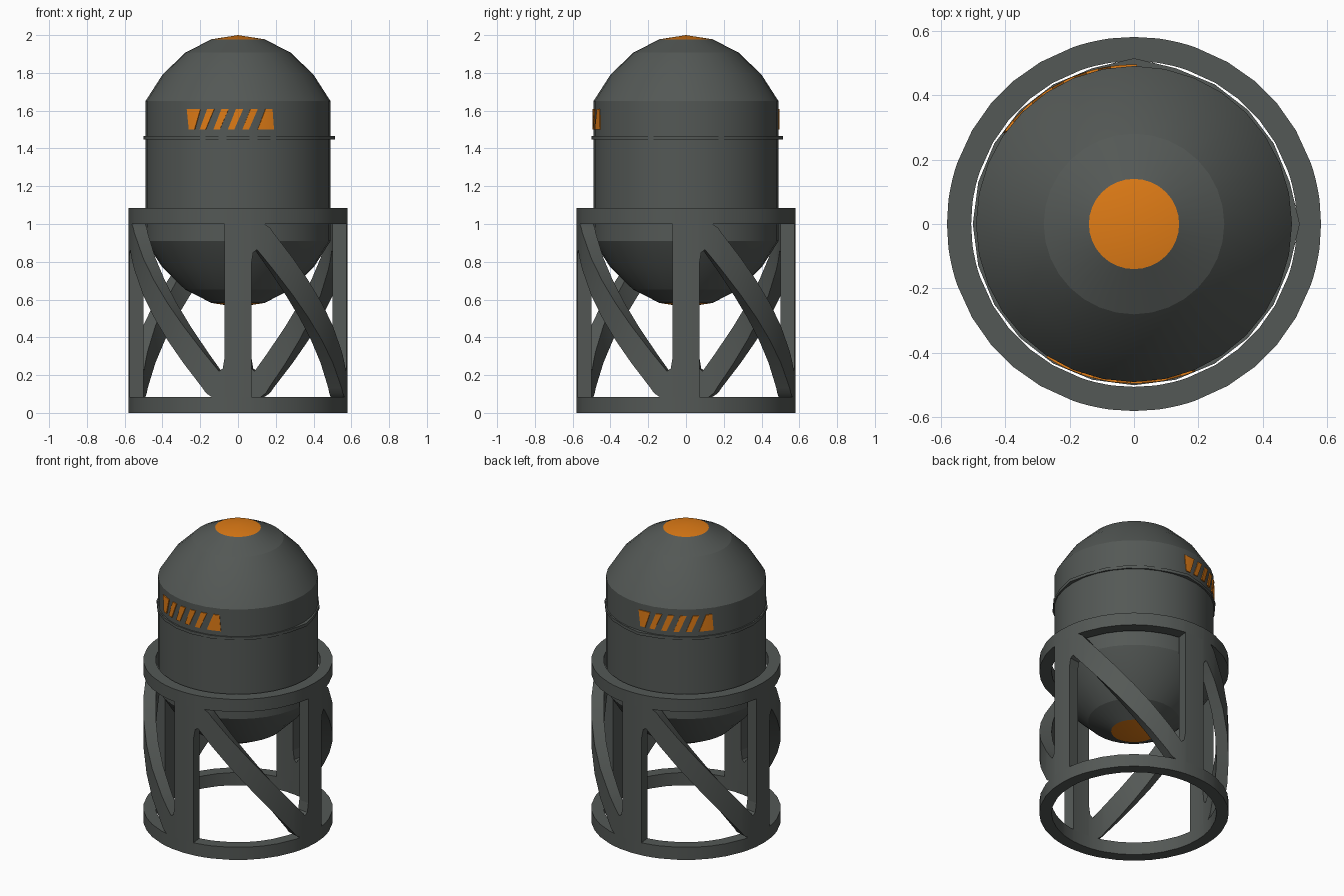
import bpy, bmesh, math

if "Cube" in bpy.data.objects:
    bpy.data.objects.remove(bpy.data.objects["Cube"])

def material(name, rgb):
    m = bpy.data.materials.new(name)
    m.diffuse_color = (*rgb, 1)
    m.use_nodes = True
    m.node_tree.nodes["Principled BSDF"].inputs["Base Color"].default_value = m.diffuse_color
    return m

GREY = material("dark grey metal", (0.088, 0.098, 0.092))
ORANGE = material("warning orange", (0.74, 0.2, 0.008))

def finish(name, bm, mats, angle):
    bmesh.ops.recalc_face_normals(bm, faces=bm.faces)
    me = bpy.data.meshes.new(name)
    bm.to_mesh(me)
    bm.free()
    ob = bpy.data.objects.new(name, me)
    bpy.context.collection.objects.link(ob)
    for m in mats:
        me.materials.append(m)
    bpy.ops.object.select_all(action='DESELECT')
    ob.select_set(True)
    bpy.context.view_layer.objects.active = ob
    bpy.ops.object.shade_smooth_by_angle(angle=math.radians(angle))
    return ob

def polar(r, deg, z):
    a = math.radians(deg)
    return (r * math.cos(a), r * math.sin(a), z)

def add_shell(bm, cols, r0, r1, closed=False):
    """Curved solid from columns of (low angle, low z, high angle, high z)."""
    rows = [[bm.verts.new(polar(r, a, z)) for r, a, z in
             ((r0, al, lo), (r1, al, lo), (r1, ah, hi), (r0, ah, hi))]
            for al, lo, ah, hi in cols]
    n = len(rows)
    for i in range(n if closed else n - 1):
        p, q = rows[i], rows[(i + 1) % n]
        for j in range(4):
            k = (j + 1) % 4
            bm.faces.new((p[j], p[k], q[k], q[j]))
    if not closed:
        bm.faces.new(rows[0])
        bm.faces.new(rows[-1][::-1])

# Tank: capsule turned from half a profile mirrored about its middle
MID, SIDES = 1.28, 32
half = [(0.49, 1.65), (0.40, 1.79), (0.28, 1.907), (0.14, 1.978)]
profile = [(r, 2 * MID - z) for r, z in reversed(half)] + half
bm = bmesh.new()
rings = [[bm.verts.new(polar(r, 360 * i / SIDES, z)) for i in range(SIDES)] for r, z in profile]
for p, q in zip(rings, rings[1:]):
    for i in range(SIDES):
        k = (i + 1) % SIDES
        bm.faces.new((p[i], p[k], q[k], q[i]))
for ring, z in ((rings[0], 0.56), (rings[-1], 2.0)):
    tip = bm.verts.new((0, 0, z))
    for i in range(SIDES):
        f = bm.faces.new((ring[i], ring[(i + 1) % SIDES], tip))
        f.material_index = 1    # orange end caps
finish("tank", bm, [GREY, ORANGE], 15)

# Thin seam band, with a small peak at +x and +y
bm = bmesh.new()
add_shell(bm, [(a, 1.447, a, 1.467) for a in range(0, 360, 15)], 0.47, 0.5, True)
for v in bm.verts:
    if max(v.co.x, v.co.y) > 0.499:
        v.co.x *= 1.028
        v.co.y *= 1.028
finish("seam_band", bm, [GREY], 30)

# Two slanted hazard markings as thin plates
pieces = [(-26.5, -22.5, -28, -18.5)]
pieces += [(-19 + 9 * i, -15 + 9 * i, -14 + 9 * i, -9.5 + 9 * i) for i in range(4)]
pieces += [(17.5, 28, 22.5, 27)]
for name, centre in (("front_marking", -95.3), ("back_marking", 117)):
    bm = bmesh.new()
    for bl, br, tl, tr in pieces:
        cols = []
        for i in range(5):
            t = i / 4
            cols.append((centre + bl + (br - bl) * t, 1.5, centre + tl + (tr - tl) * t, 1.608))
        add_shell(bm, cols, 0.486, 0.4945)
    finish(name, bm, [ORANGE], 30)

# Cradle: two rings, four columns, four diagonal braces
R0, R1 = 0.505, 0.58
STEPS = [7, 8, 10, 14, 17, 19, 30, 40, 50, 60, 71, 73, 76, 80, 82, 83]
LOW = [(7, 0.79), (8, 0.85), (10, 0.864), (71, 0.133), (73, 0.105), (74, 0.085), (90, 0.085)]

def low_edge(t):
    for (a, za), (b, zb) in zip(LOW, LOW[1:]):
        if t <= b:
            return za + (zb - za) * (t - a) / (b - a)

circle = [q + t for q in (0, 90, 180, 270) for t in [0] + STEPS]
for name, lo, hi in (("base_ring", 0, 0.085), ("top_ring", 1.0, 1.085)):
    bm = bmesh.new()
    add_shell(bm, [(a, lo, a, hi) for a in circle], R0, R1, True)
    finish(name, bm, [GREY], 30)

for q in range(4):
    bm = bmesh.new()
    add_shell(bm, [(90 * q + t, 0.085, 90 * q + t, 1.0) for t in (-7, 0, 7)], R0, R1)
    finish(f"column_{q + 1}", bm, [GREY], 30)
    bm = bmesh.new()
    add_shell(bm, [(90 * q + t, low_edge(t), 90 * q + t, 1.085 - low_edge(90 - t))
                   for t in STEPS], R0, R1)
    finish(f"diagonal_brace_{q + 1}", bm, [GREY], 30)
